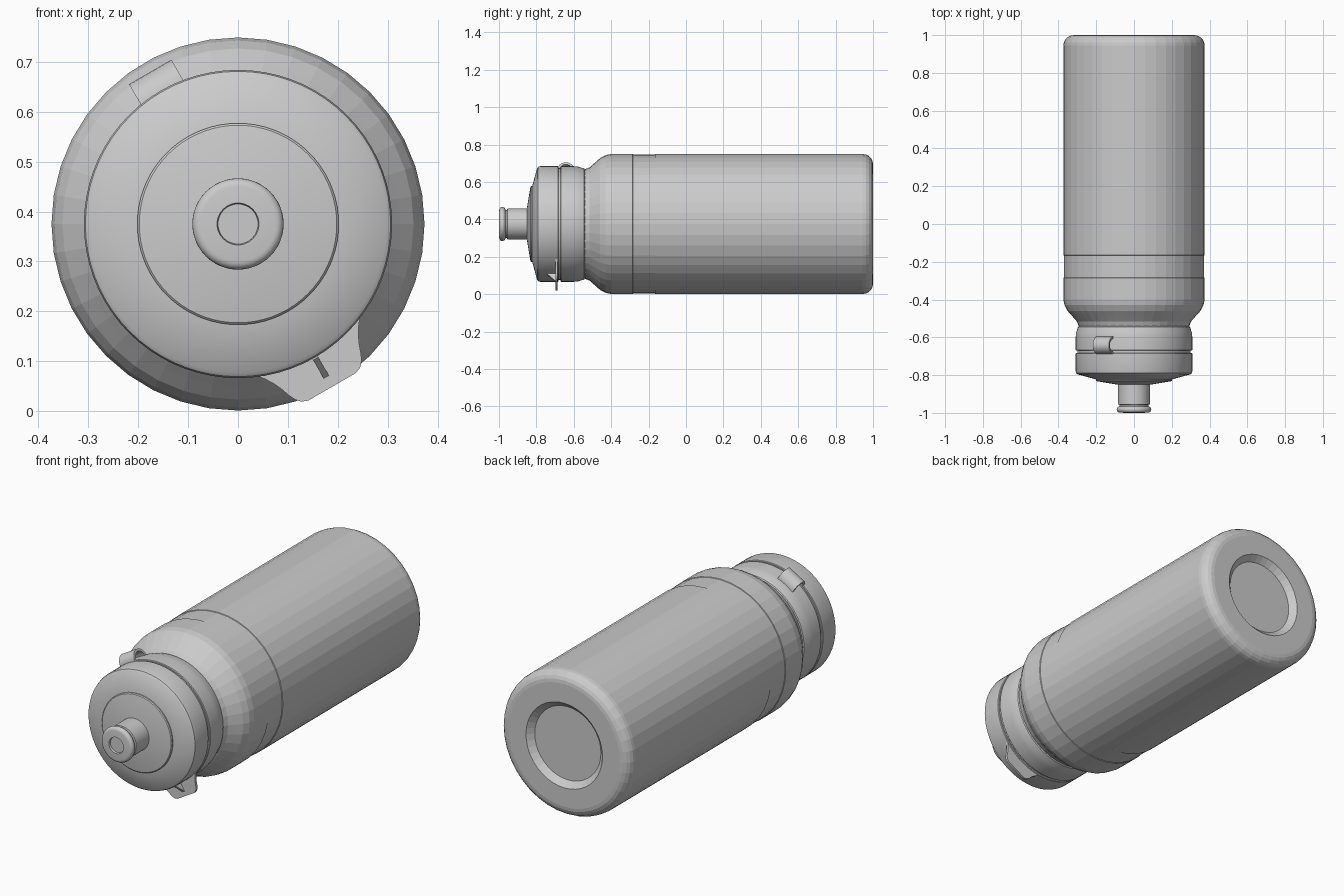
import bpy, bmesh, math
from mathutils import Vector

if "Cube" in bpy.data.objects:
    bpy.data.objects.remove(bpy.data.objects["Cube"])

CZ = 0.375  # height of the bottle axis


def finish(bm, name, smooth):
    bmesh.ops.remove_doubles(bm, verts=bm.verts, dist=1e-5)
    bmesh.ops.recalc_face_normals(bm, faces=bm.faces)
    me = bpy.data.meshes.new(name)
    bm.to_mesh(me)
    bm.free()
    ob = bpy.data.objects.new(name, me)
    bpy.context.collection.objects.link(ob)
    if smooth:
        bpy.ops.object.select_all(action='DESELECT')
        ob.select_set(True)
        bpy.context.view_layer.objects.active = ob
        bpy.ops.object.shade_smooth_by_angle(angle=math.radians(30))
    return ob


def lathe(name, profile, sides, smooth=True):
    """Revolve (radius, y) points about the bottle axis."""
    bm = bmesh.new()
    vs = [bm.verts.new((r, y, CZ)) for r, y in profile]
    es = [bm.edges.new(p) for p in zip(vs, vs[1:])]
    bmesh.ops.spin(bm, geom=vs + es, cent=(0, 0, CZ), axis=(0, 1, 0),
                   angle=math.tau, steps=sides, use_merge=True)
    return finish(bm, name, smooth)


def arc(r, y, rad, a0, a1, n=5):
    """Arc points in the (radius, y) plane."""
    return [(r + rad * math.cos(math.radians(a0 + (a1 - a0) * i / n)),
             y + rad * math.sin(math.radians(a0 + (a1 - a0) * i / n))) for i in range(n + 1)]


def slab(name, outline, vec):
    """Extrude a closed polygon of points along a vector."""
    bm = bmesh.new()
    f = bm.faces.new([bm.verts.new(p) for p in outline])
    ext = bmesh.ops.extrude_face_region(bm, geom=[f], use_keep_orig=True)
    bmesh.ops.translate(bm, vec=vec, verts=[v for v in ext['geom'] if isinstance(v, bmesh.types.BMVert)])
    return finish(bm, name, True)


def place(deg, u, v, y):
    """Tangential u, radial v around the axis at the given angle."""
    a = math.radians(deg)
    return Vector((v * math.cos(a) - u * math.sin(a), y, CZ + v * math.sin(a) + u * math.cos(a)))


# bottle with recessed base, shallow grip band, shoulder and neck
lathe("bottle_body",
      [(0, 0.97), (0.19, 0.97), (0.22, 1.0)] + arc(0.319, 0.945, 0.055, 90, 0)
      + [(0.374, -0.165), (0.371, -0.167), (0.371, -0.283), (0.374, -0.285), (0.374, -0.40),
         (0.368, -0.43), (0.352, -0.46), (0.325, -0.49), (0.303, -0.515), (0.293, -0.54),
         (0.285, -0.56), (0.285, -0.62), (0, -0.62)], 40, False)

# collar ring under the lid
lathe("collar_ring", [(0, -0.538), (0.288, -0.538), (0.297, -0.545), (0.306, -0.575),
                      (0.309, -0.60), (0.309, -0.667), (0.306, -0.67), (0, -0.67)], 72)

# seal in the gap
lathe("gap_seal", [(0, -0.66), (0.30, -0.66), (0.30, -0.69), (0, -0.69)], 72)

# lid with shallow cone
lathe("lid", [(0, -0.682), (0.306, -0.682), (0.309, -0.685), (0.309, -0.78), (0.306, -0.79),
              (0.298, -0.796), (0.20, -0.823), (0, -0.823)], 72)
lathe("lid_centre", [(0, -0.81), (0.202, -0.81), (0.202, -0.828), (0.198, -0.832),
                     (0.09, -0.85), (0, -0.85)], 72)

# drinking nozzle with lip and hole
lathe("nozzle", [(0, -0.84), (0.084, -0.84), (0.084, -0.955), (0.076, -0.957), (0.076, -0.965)]
      + arc(0.075, -0.982, 0.0165, 60, -90, 8)
      + [(0.042, -1.0), (0.040, -0.99), (0, -0.99)], 48)

# flip tab plate
half = [(0.125, 0.278), (0.11, 0.294), (0.098, 0.313), (0.09, 0.33), (0.083, 0.35),
        (0.077, 0.362), (0.068, 0.372), (0.055, 0.377)]
outline = half + [(-u, v) for u, v in reversed(half)]
slab("thumb_tab", [place(-60, u, v, -0.686) for u, v in outline], Vector((0, -0.013, 0)))

# rib bracing the tab
rib = [(0.30, -0.69), (0.30, -0.742), (0.312, -0.742), (0.356, -0.697), (0.356, -0.69)]
slab("tab_rib", [place(-60, -0.006, v, y) for v, y in rib],
     place(-60, 0.006, 0, 0) - place(-60, -0.006, 0, 0))

# arched clip on the collar
N = 12


def arch(sy, sv):
    return [(0.302 + sv * math.sin(math.pi * i / N), -0.642 - sy * math.cos(math.pi * i / N))
            for i in range(N + 1)]


loop = arch(0.047, 0.050) + arch(0.035, 0.038)[::-1]
slab("collar_clip", [place(120, -0.049, v, y) for v, y in loop],
     place(120, 0.049, 0, 0) - place(120, -0.049, 0, 0))
